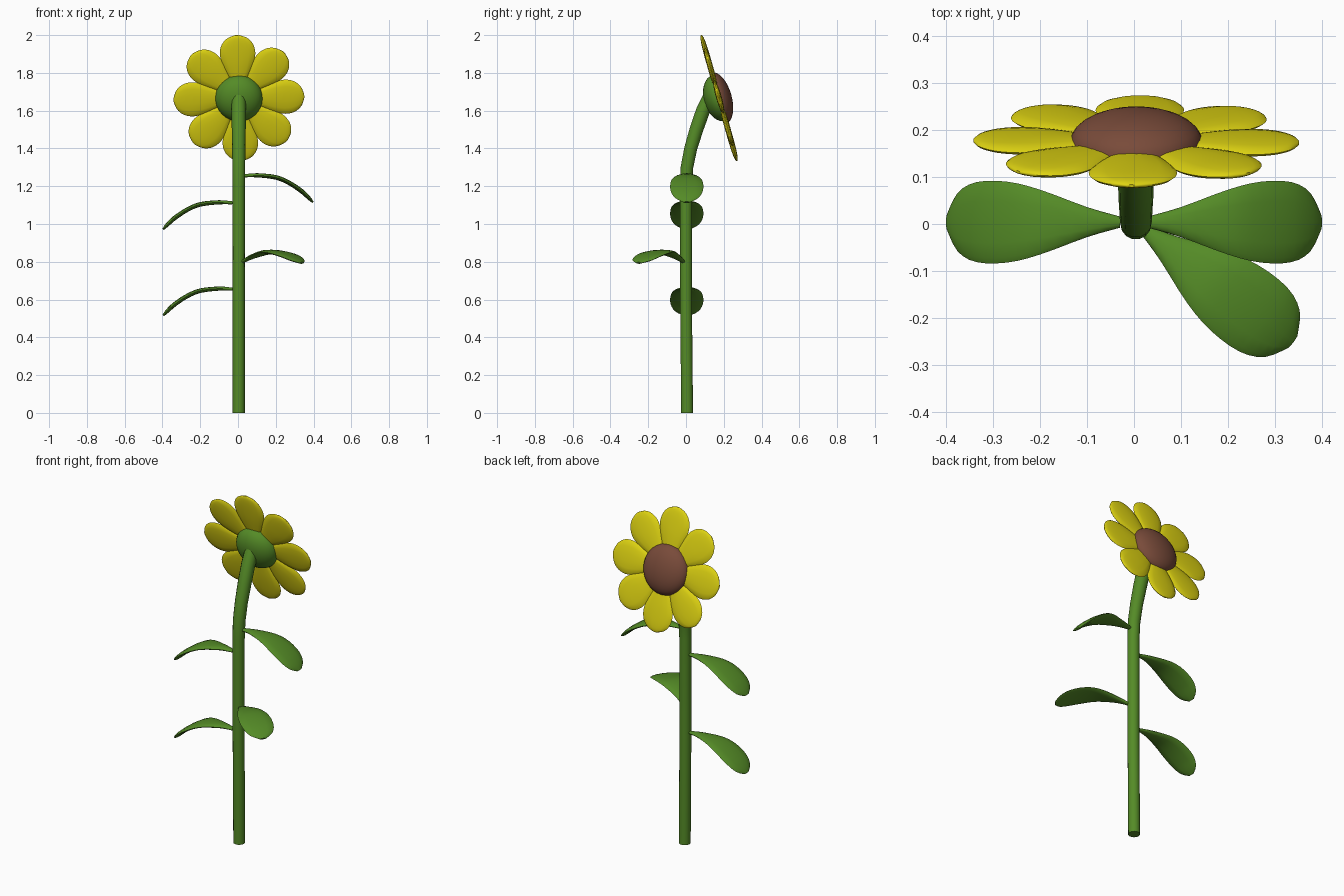
import bpy, bmesh, math
from mathutils import Vector, Matrix

if "Cube" in bpy.data.objects:
    bpy.data.objects.remove(bpy.data.objects["Cube"])


def material(name, rgb):
    m = bpy.data.materials.new(name)
    m.diffuse_color = (*rgb, 1)
    m.use_nodes = True
    m.node_tree.nodes["Principled BSDF"].inputs["Base Color"].default_value = m.diffuse_color
    return m


GREEN = material("leaf green", (0.09, 0.26, 0.02))
YELLOW = material("petal yellow", (0.74, 0.66, 0.006))
BROWN = material("seed brown", (0.19, 0.07, 0.042))


def finish(bm, name, mat, matrix=Matrix()):
    bmesh.ops.transform(bm, matrix=matrix, verts=bm.verts)
    bmesh.ops.recalc_face_normals(bm, faces=bm.faces)
    for f in bm.faces:
        f.smooth = True
    me = bpy.data.meshes.new(name)
    bm.to_mesh(me)
    bm.free()
    me.materials.append(mat)
    me.set_sharp_from_angle(angle=math.radians(60))
    ob = bpy.data.objects.new(name, me)
    bpy.context.collection.objects.link(ob)


def smooth_path(rows, steps=4):
    """Catmull-Rom refinement of rows of numbers."""
    rows = [Vector(r) for r in rows]
    out = []
    for i in range(len(rows) - 1):
        p1, p2 = rows[i], rows[i + 1]
        p0, p3 = rows[max(i - 1, 0)], rows[min(i + 2, len(rows) - 1)]
        for k in range(steps):
            t = k / steps
            out.append(0.5 * (2 * p1 + (p2 - p0) * t + (2 * p0 - 5 * p1 + 4 * p2 - p3) * t * t
                              + (3 * p1 - p0 - 3 * p2 + p3) * t ** 3))
    return out + [rows[-1]]


def loft(rows, sides):
    """Elliptical sections swept in one plane; row = along, up, half width, half thickness."""
    bm = bmesh.new()
    rings = []
    for i, (a, h, w, t) in enumerate(rows):
        p, q = rows[max(i - 1, 0)], rows[min(i + 1, len(rows) - 1)]
        tan = Vector((q[0] - p[0], 0, q[1] - p[1])).normalized()
        nor = Vector((-tan.z, 0, tan.x))
        rings.append([bm.verts.new(Vector((a, 0, h)) + nor * t * math.sin(u) + Vector((0, w * math.cos(u), 0)))
                      for u in (math.tau * k / sides for k in range(sides))])
    for r, s in zip(rings, rings[1:]):
        for k in range(sides):
            j = (k + 1) % sides
            bm.faces.new((r[k], r[j], s[j], s[k]))
    bm.faces.new(rings[0])
    bm.faces.new(rings[-1])
    return bm


# Stem: straight, then leaning back (+y) into the head
stem = [(0.006, 0, .032, .032), (0.0, .6, .032, .032), (0.0, 1.2, .033, .033), (.005, 1.3, .034, .034),
        (.025, 1.4, .035, .035), (.055, 1.5, .037, .037), (.09, 1.6, .038, .038), (.13, 1.68, .038, .038)]
finish(loft(stem, 14), "stem", GREEN,
       Matrix.Translation((.004, 0, 0)) @ Matrix.Rotation(math.pi / 2, 4, 'Z'))

# Leaves: narrow at the stem, wide and drooping at the tip
leaf = smooth_path([(0, 0, .012, .008), (.07, .003, .032, .011), (.17, -.008, .069, .012),
                    (.24, -.037, .086, .012), (.305, -.08, .085, .012), (.345, -.117, .062, .010),
                    (.366, -.14, .018, .005)], 3)
for name, yaw, pitch, z in (("upper_right_leaf", 0, 0, 1.255), ("upper_left_leaf", 180, 0, 1.112),
                            ("front_leaf", -37, 20, .80), ("lower_left_leaf", 180, 0, .655)):
    m = (Matrix.Translation((0, .004, z)) @ Matrix.Rotation(math.radians(yaw), 4, 'Z')
         @ Matrix.Translation((.03, 0, 0)) @ Matrix.Rotation(math.radians(-pitch), 4, 'Y'))
    finish(loft(leaf, 12), name, GREEN, m)

# Flower head frame: faces the back (+y), tilted up a little
tilt = math.radians(15.8)
c, s = math.cos(tilt), math.sin(tilt)
head = Matrix(((-1, 0, 0, .005), (0, -s, c, .175), (0, c, s, 1.667), (0, 0, 0, 1)))

# Petals
petal = smooth_path([(.08, 0, .03, .008), (.13, 0, .056, .012), (.19, 0, .082, .015), (.245, 0, .094, .015),
                     (.295, 0, .083, .013), (.33, 0, .052, .009), (.346, 0, .010, .003)], 4)
for i in range(8):
    rot = Matrix.Rotation(math.radians(45 * i - 1.7), 4, 'Z')
    finish(loft(petal, 14), f"petal_{i + 1}", YELLOW, head @ rot)


def dome(name, mat, radius, depth):
    bm = bmesh.new()
    bmesh.ops.create_uvsphere(bm, u_segments=32, v_segments=16, radius=1)
    cut = bmesh.ops.bisect_plane(bm, geom=bm.verts[:] + bm.edges[:] + bm.faces[:], dist=1e-4,
                                 plane_co=(0, 0, 0), plane_no=(0, 0, -1), clear_outer=True)
    bmesh.ops.contextual_create(bm, geom=[e for e in bm.edges if e.is_boundary])
    finish(bm, name, mat, head @ Matrix.Diagonal((radius, radius, depth, 1)))


# Seed disc in front, green cup behind
dome("seed_disc", BROWN, .14, .067)
dome("green_cup", GREEN, .126, -.081)
